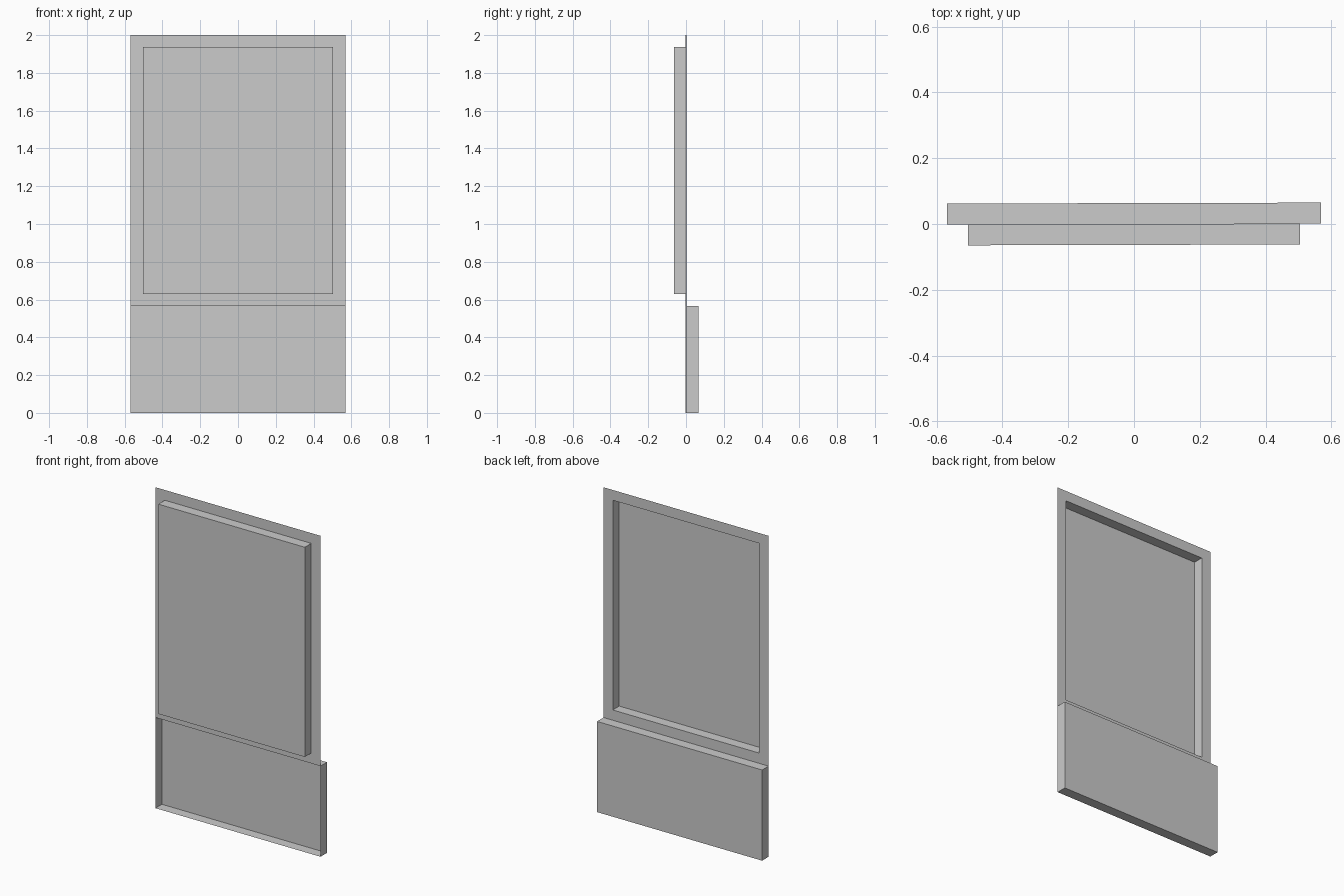
import bpy, bmesh
from math import cos, sin

if "Cube" in bpy.data.objects:
    bpy.data.objects.remove(bpy.data.objects["Cube"])

TILT = 0.0025          # the sheet is turned very slightly about z
W, M, D = 0.568, 0.064, 0.0635
SPLIT = 0.565


def stepped_sheet(name, rings):
    """Open sheet: rectangle rings (half width, z low, z high, y) joined by quads, last one capped."""
    bm = bmesh.new()
    loops = []
    for w, z0, z1, y in rings:
        loops.append([bm.verts.new((x * cos(TILT) - y * sin(TILT), x * sin(TILT) + y * cos(TILT), z))
                      for x, z in ((-w, z0), (w, z0), (w, z1), (-w, z1))])
    for a, b in zip(loops, loops[1:]):
        for i in range(4):
            j = (i + 1) % 4
            bm.faces.new((a[i], a[j], b[j], b[i]))
    bm.faces.new(loops[-1])
    mesh = bpy.data.meshes.new(name)
    bm.to_mesh(mesh)
    bm.free()
    obj = bpy.data.objects.new(name, mesh)
    bpy.context.collection.objects.link(obj)
    return obj


# Upper frame with a panel pushed to the front, hollow behind
lo, hi = SPLIT + M, 2 - M
stepped_sheet("upper_panel", [(W, SPLIT, 2, 0), (W - M, lo, hi, 0), (W - M, lo, hi, -D)])

# Lower tray recessed to the back, open at the front
stepped_sheet("lower_recess", [(W, 0, SPLIT, 0), (W, 0, SPLIT, D)])
